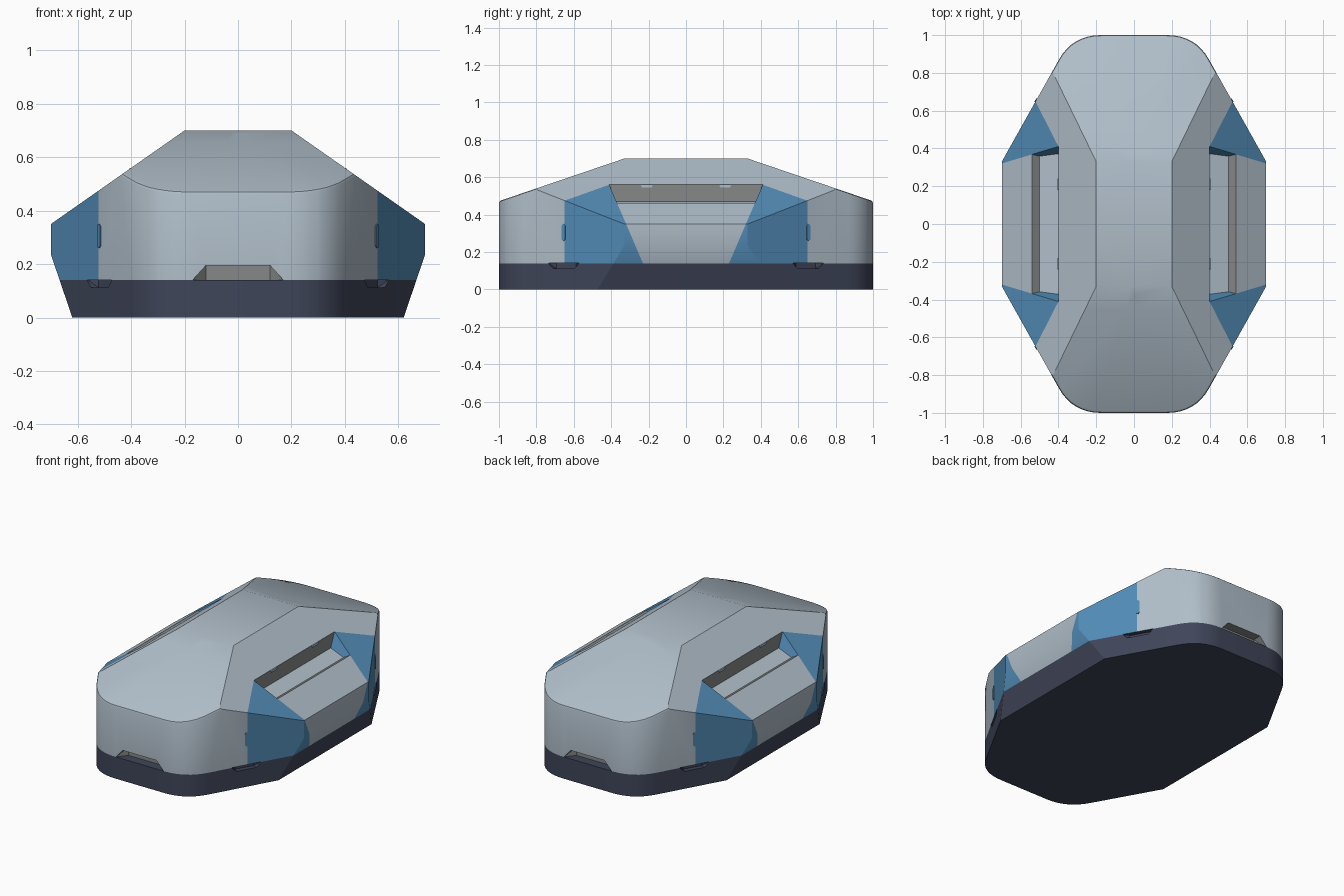
import bpy, bmesh, math
from mathutils import Vector

if "Cube" in bpy.data.objects:
    bpy.data.objects.remove(bpy.data.objects["Cube"])

# ---- colours ----
SHELL, BASE, BLUE, GREY = range(4)
mats = []
for name, col in (("pale shell", (0.43, 0.51, 0.58)), ("dark base", (0.05, 0.06, 0.10)),
                  ("blue panel", (0.085, 0.26, 0.47)), ("recess grey", (0.24, 0.25, 0.25))):
    m = bpy.data.materials.new(name)
    m.diffuse_color = (*col, 1)
    m.use_nodes = True
    m.node_tree.nodes["Principled BSDF"].inputs["Base Color"].default_value = m.diffuse_color
    mats.append(m)

SEAM = 0.14                      # height where base meets shell


def make(name, bm):
    bmesh.ops.recalc_face_normals(bm, faces=bm.faces)
    me = bpy.data.meshes.new(name)
    bm.to_mesh(me)
    bm.free()
    ob = bpy.data.objects.new(name, me)
    bpy.context.collection.objects.link(ob)
    for m in mats:
        me.materials.append(m)
    return ob


def split(bm, co, no, clip=False):
    r = bmesh.ops.bisect_plane(bm, geom=bm.verts[:] + bm.edges[:] + bm.faces[:], dist=1e-5,
                               plane_co=co, plane_no=no, clear_outer=clip)
    if clip:
        bmesh.ops.holes_fill(bm, edges=[e for e in bm.edges if e.is_boundary], sides=0)
        bmesh.ops.recalc_face_normals(bm, faces=bm.faces)


# ---- shell: octagonal plan with rounded end corners ----
corner = Vector((0.325, 1.0))
a, b = Vector((0.175, 1.0)), Vector((0.398, 0.869))
arc = []
for i in range(9):
    t = i / 8
    arc.append(a * (1 - t) ** 2 + corner * 2 * t * (1 - t) + b * t * t)
quarter = [(p.x, p.y) for p in arc] + [(0.70, 0.33)]
right = quarter + [(x, -y) for x, y in reversed(quarter)]
outline = right + [(-x, y) for x, y in reversed(right)]

bm = bmesh.new()
floor = bm.faces.new([bm.verts.new((x, y, 0)) for x, y in outline])
ext = bmesh.ops.extrude_face_region(bm, geom=[floor], use_keep_orig=True)
for v in ext["geom"]:
    if isinstance(v, bmesh.types.BMVert):
        v.co.z = 0.70
bmesh.ops.recalc_face_normals(bm, faces=bm.faces)

# roof slopes and lower side chamfers
for s in (1, -1):
    split(bm, (0.2 * s, 0, 0.70), Vector((0.7 * s, 0, 1)).normalized(), True)
    split(bm, (0, 0.33 * s, 0.70), Vector((0, 0.34 * s, 1)).normalized(), True)
    split(bm, (0.62 * s, 0, 0), Vector((0.235 * s, 0, -0.08)).normalized(), True)

# narrow rim around both roof ends
bm.normal_update()
rim = []
for e in bm.edges:
    if len(e.link_faces) == 2:
        f, g = sorted(e.link_faces, key=lambda q: q.normal.z)
        if abs(f.normal.z) < 0.02 and g.normal.z > 0.8 and abs(g.normal.y) > 0.2:
            rim.append(e)
bmesh.ops.bevel(bm, geom=rim, offset=0.012, segments=2, profile=0.5, affect='EDGES')

# colour seams
split(bm, (0, 0, SEAM), (0, 0, 1))
for sx in (1, -1):
    for sy in (1, -1):
        split(bm, (0.40 * sx, 0.41 * sy, 0), Vector((0.245 * sx, -0.125 * sy, 0)).normalized())
for sy in (1, -1):
    split(bm, (0, 0.23 * sy, SEAM), Vector((0, sy, -0.43)).normalized())
for f in bm.faces:
    c = f.calc_center_median()
    x, y, z = abs(c.x), abs(c.y), c.z
    if z < SEAM - 1e-4:
        f.material_index = BASE
    elif (x - 0.40) * 0.245 > (y - 0.41) * 0.125 and y > 0.23 + 0.43 * (z - SEAM):
        f.material_index = BLUE
body = make("case_body", bm)

# ---- cutter: side handle troughs, end openings, base latch notches ----
bm = bmesh.new()
section = [(0.40, 0.62), (0.40, 0.47), (0.50, 0.44), (0.54, 0.462), (0.54, 0.62)]
strip_mats = [GREY, SHELL, GREY, GREY, GREY]
for s in (1, -1):
    ends = [[bm.verts.new((x * s, e * (0.23 + 0.43 * (z - SEAM)), z)) for x, z in section]
            for e in (1, -1)]
    for loop in ends:
        bm.faces.new(loop).material_index = BLUE
    for i in range(5):
        j = (i + 1) % 5
        f = bm.faces.new((ends[0][i], ends[0][j], ends[1][j], ends[1][i]))
        f.material_index = strip_mats[i]


def notch(pos, out, lo, hi, back, z0, z1, depth, mat):
    """Tapered opening: half widths lo and hi at heights z0 and z1."""
    out = Vector((*out, 0)).normalized()
    side = Vector((-out.y, out.x, 0))
    vs = []
    for d, w0, w1 in ((0.02, lo, hi), (-0.002, lo, hi), (-depth, back, back)):
        for w, z in ((w0, z0), (w1, z1)):
            for k in (1, -1):
                vs.append(bm.verts.new(Vector((*pos, z)) + out * d + side * w * k))
    r = bmesh.ops.convex_hull(bm, input=vs)
    for f in {g for g in r["geom"] if isinstance(g, bmesh.types.BMFace)}:
        level = all(abs(v.co.z - SEAM) < 1e-3 for v in f.verts)
        f.material_index = BASE if level else mat


for s in (1, -1):
    notch((0, s), (0, s), 0.17, 0.12, 0.12, SEAM, 0.195, 0.06, GREY)
    for k in (1, -1):
        notch((0.519 * k, 0.654 * s), (0.872 * k, 0.489 * s),
              0.065, 0.095, 0.06, 0.112, SEAM + 0.001, 0.03, BASE)
cutter = make("recess_cutter", bm)
cutter.hide_render = True

mod = body.modifiers.new("recesses", 'BOOLEAN')
mod.operation = 'DIFFERENCE'
mod.solver = 'EXACT'
mod.object = cutter
bpy.context.view_layer.objects.active = body
body.select_set(True)
bpy.ops.object.modifier_apply(modifier=mod.name)
bpy.data.objects.remove(cutter)
bpy.ops.object.shade_smooth_by_angle(angle=math.radians(25))


# ---- small fittings ----
def pad(name, loc, size, rot, mat):
    """Thin eight-sided capsule plate."""
    bm = bmesh.new()
    bmesh.ops.create_cube(bm, size=1)
    for v in bm.verts:
        v.co = Vector(v.co[i] * size[i] for i in range(3))
    long_way = max(range(3), key=lambda i: size[i])
    thin = min(range(3), key=lambda i: size[i])
    edges = [e for e in bm.edges
             if abs((e.verts[0].co - e.verts[1].co)[thin]) > size[thin] * 0.9]
    bmesh.ops.bevel(bm, geom=edges, offset=sorted(size)[1] * 0.4, segments=1, affect='EDGES')
    for f in bm.faces:
        f.material_index = mat
    ob = make(name, bm)
    ob.location, ob.rotation_euler = loc, rot


for sx in (1, -1):
    for sy in (1, -1):
        ang = math.atan2(0.489 * sy, 0.872 * sx)
        pad("panel_clip", (0.519 * sx, 0.654 * sy, 0.305), (0.008, 0.022, 0.09),
            (0, 0, ang), BLUE)
        pad("trough_tab", (0.402 * sx, 0.21 * sy, 0.553), (0.008, 0.06, 0.014),
            (0, 0, 0), SHELL)
